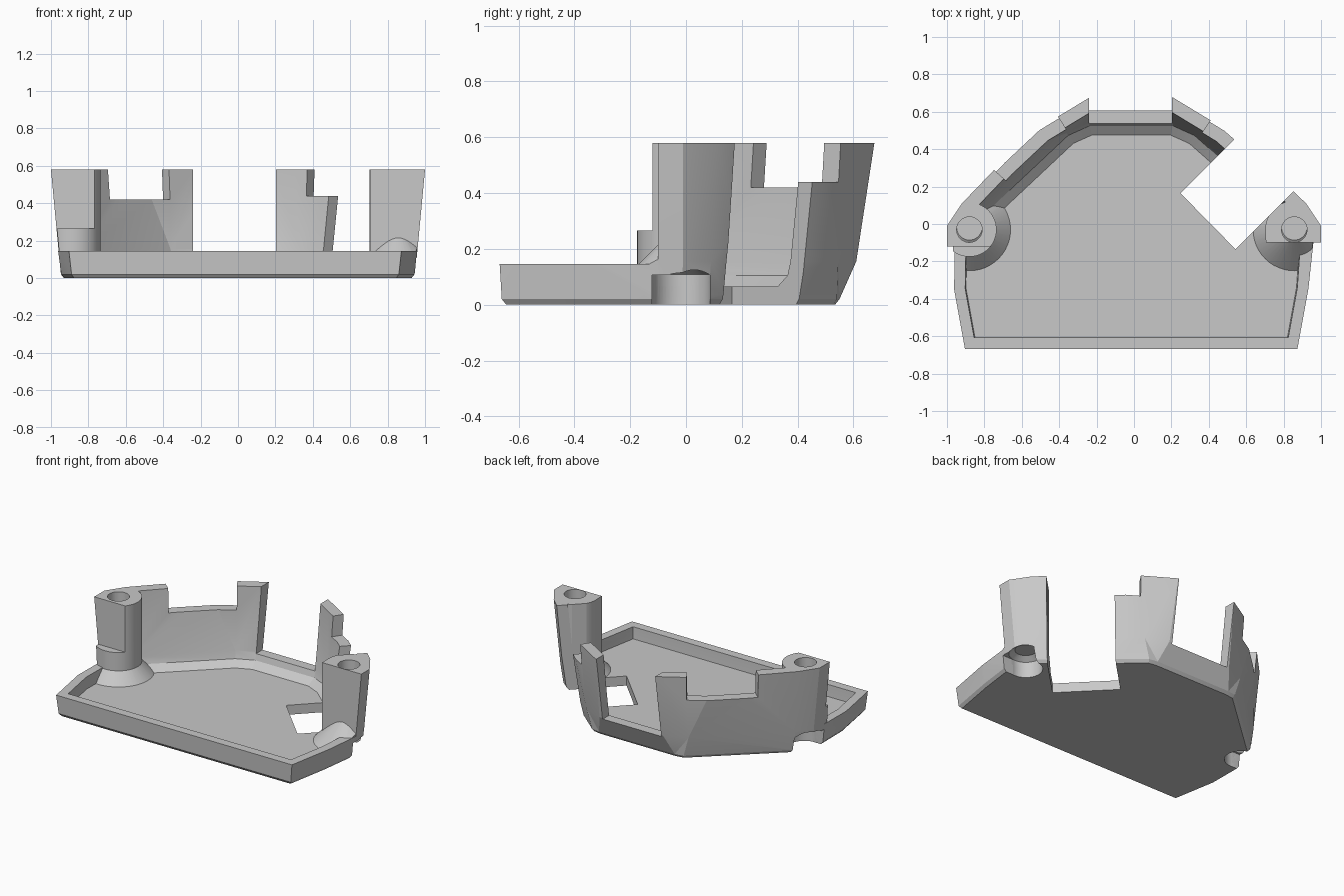
import bpy, bmesh, math
from mathutils import Vector

if "Cube" in bpy.data.objects:
    bpy.data.objects.remove(bpy.data.objects["Cube"], do_unlink=True)

grey = bpy.data.materials.new("plain_grey")
grey.use_nodes = True
GREY = (0.58, 0.58, 0.58, 1)
grey.diffuse_color = GREY
grey.node_tree.nodes["Principled BSDF"].inputs["Base Color"].default_value = GREY


def loft(name, rings):
    """Solid through equal-sized rings of (points, z)."""
    bm = bmesh.new()
    rows = [[bm.verts.new((x, y, z)) for x, y in pts] for pts, z in rings]
    n = len(rows[0])
    bm.faces.new(rows[0][::-1])
    bm.faces.new(rows[-1])
    for a, b in zip(rows, rows[1:]):
        for i in range(n):
            j = (i + 1) % n
            bm.faces.new((a[i], a[j], b[j], b[i]))
    bmesh.ops.triangulate(bm, faces=bm.faces[:])
    bmesh.ops.recalc_face_normals(bm, faces=bm.faces[:])
    mesh = bpy.data.meshes.new(name)
    bm.to_mesh(mesh)
    bm.free()
    obj = bpy.data.objects.new(name, mesh)
    bpy.context.collection.objects.link(obj)
    mesh.materials.append(grey)
    return obj


def prism(name, pts, z0, z1):
    return loft(name, [(pts, z0), (pts, z1)])


def box(name, x0, x1, y0, y1, z0, z1):
    return prism(name, [(x0, y0), (x1, y0), (x1, y1), (x0, y1)], z0, z1)


def arc(cx, cy, r, start, end, n):
    """Points along an arc, angles in degrees."""
    angles = [math.radians(start + (end - start) * i / n) for i in range(n + 1)]
    return [(cx + r * math.cos(a), cy + r * math.sin(a)) for a in angles]


def turned(name, cx, cy, profile):
    """Round solid from (radius, z) pairs."""
    return loft(name, [(arc(cx, cy, r, 0, 360, 48)[:-1], z) for r, z in profile])


def combine(obj, other, op):
    """Apply a boolean and discard the tool object."""
    mod = obj.modifiers.new("cut", "BOOLEAN")
    mod.operation, mod.object, mod.solver = op, other, "EXACT"
    bpy.context.view_layer.update()
    dg = bpy.context.evaluated_depsgraph_get()
    mesh = bpy.data.meshes.new_from_object(obj.evaluated_get(dg))
    obj.modifiers.clear()
    obj.data = mesh
    bpy.data.objects.remove(other, do_unlink=True)


def inset(pts, dists):
    """Move each edge of a counter-clockwise outline inward by its own distance."""
    n, lines, out = len(pts), [], []
    for i in range(n):
        a, b = Vector(pts[i]), Vector(pts[(i + 1) % n])
        d = (b - a).normalized()
        lines.append((a + Vector((-d.y, d.x)) * dists[i], d))
    for i in range(n):
        (p, d), (q, e) = lines[i - 1], lines[i]
        w = q - p
        t = (w.x * e.y - w.y * e.x) / (d.x * e.y - d.y * e.x)
        out.append(tuple(p + d * t))
    return out


def outline(half):
    """Mirror the -x half outline into a full counter-clockwise loop."""
    other = [((0 if 2 <= i <= 4 else -0.03) - x, y) for i, (x, y) in enumerate(half)]
    return other + half[::-1]


# Outer outlines: bottom edge, bend line and flared rim
low = outline([(-0.89, -0.66), (-0.945, -0.35), (-0.947, -0.1), (-0.943, -0.02),
               (-0.87, 0.08), (-0.36, 0.54), (-0.30, 0.55)])
mid = outline([(-0.905, -0.668), (-0.963, -0.35), (-0.96, -0.1), (-0.957, -0.01),
               (-0.885, 0.09), (-0.40, 0.545), (-0.255, 0.61)])
top = outline([(-0.92, -0.68), (-0.985, -0.35), (-1, -0.12), (-1, -0.01),
               (-0.92, 0.11), (-0.57, 0.475), (-0.24, 0.675)])
shell = loft("tray_shell", [(inset(low, [0.016] * 14), 0), (low, 0.02),
                            (mid, 0.155), (top, 0.58)])


# Hollow inside, with a sloped fillet along the back walls only
def inner(pts, front, back):
    """Inset outline without the corners hidden beside the posts."""
    kept = [p for i, p in enumerate(pts) if i not in (2, 11)]
    return inset(kept, [back if 2 <= i <= 8 else front for i in range(12)])


combine(shell, loft("hollow", [(inner(mid, 0.065, 0.135), 0.065),
                               (inner(mid, 0.062, 0.085), 0.105),
                               (inner(mid, 0.06, 0.07), 0.155),
                               (inner(top, 0.06, 0.07), 0.59)]), "DIFFERENCE")

# Low front and sides
combine(shell, box("right_opening", -1.2, 0.02, -1, -0.12, 0.145, 0.75), "DIFFERENCE")
combine(shell, box("left_opening", 0.01, 1.2, -1, -0.1, 0.145, 0.75), "DIFFERENCE")

# Openings in the tall back wall
combine(shell, box("back_gap", -0.24, 0.203, 0.3, 1, 0.145, 0.7), "DIFFERENCE")
combine(shell, prism("right_ledge", [(-0.45, 0.3), (-0.36, 0.5), (-0.41, 0.58), (-0.6, 0.85),
                                     (-0.85, 0.38), (-0.66, 0.21)], 0.42, 0.7), "DIFFERENCE")
combine(shell, prism("left_ledge", [(0.6, 0.3), (0.75, 0.6), (0.46, 0.63), (0.36, 0.48)],
                     0.44, 0.7), "DIFFERENCE")

# Screw posts: flat-fronted stems, a round base and flared feet
RX, LX, PY = -0.88, 0.857, -0.03
FOOT = [(0.235, 0.05), (0.01, 0.275)]
right_stem = arc(RX, PY, 0.145, -38.4, 90, 20) + [(-1.1, 0.115), (-1.1, -0.12)]
left_stem = [(0.705, -0.1), (1.1, -0.1), (1.1, 0.125)] + arc(LX, PY, 0.155, 90, 180, 16)
posts = [prism("right_post", right_stem, 0.03, 0.8),
         turned("right_post_base", RX, PY, [(0.145, 0.03), (0.145, 0.265)]),
         turned("right_post_foot", RX, PY, FOOT),
         prism("left_post", left_stem, 0.03, 0.8),
         turned("left_post_foot", LX, PY, FOOT)]
for post in posts:
    bounds = loft("bounds", [(inset(ring, [0.003] * 14), z)
                             for ring, z in ((low, 0.021), (mid, 0.155), (top, 0.58))])
    combine(post, bounds, "INTERSECT")

# Corner cutout, screw holes and recesses open to the outside
for part in [shell] + posts:
    combine(part, prism("corner_cutout", [(0.248, 0.165), (0.543, -0.135), (1.143, 0.465),
                                          (0.848, 0.765)], -0.1, 0.8), "DIFFERENCE")
    for x, side in ((RX, -1), (LX, 1)):
        combine(part, turned("screw_hole", x, PY, [(0.068, -0.1), (0.068, 0.8)]), "DIFFERENCE")
        y = PY + 0.012
        recess = turned("recess", x, y, [(0.105, -0.1), (0.105, 0.108), (0.068, 0.135)])
        ends = sorted((x, x + side * 0.3))
        combine(recess, box("mouth", *ends, y - 0.104, y + 0.104, -0.09, 0.107), "UNION")
        combine(part, recess, "DIFFERENCE")

# Smooth round parts, keep wall edges crisp
bpy.ops.object.select_all(action="DESELECT")
for part in [shell] + posts:
    part.select_set(True)
bpy.context.view_layer.objects.active = shell
bpy.ops.object.shade_smooth_by_angle(angle=math.radians(12))
